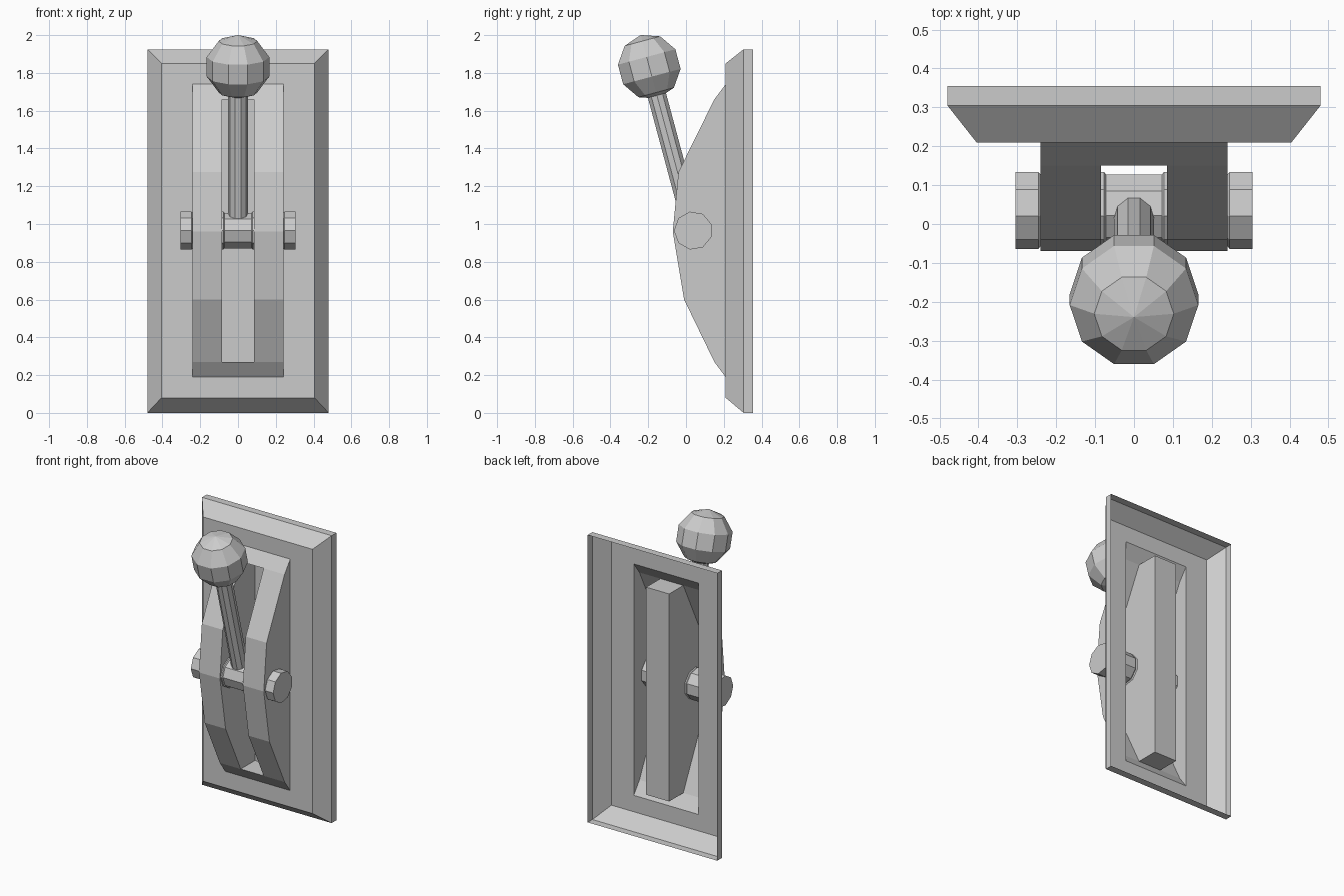
import bpy
import bmesh
from math import sin, cos, pi, radians
from mathutils import Matrix, Vector

cube = bpy.data.objects.get("Cube")
if cube:
    bpy.data.objects.remove(cube, do_unlink=True)

grey = bpy.data.materials.new("plain grey")
grey.use_nodes = True
colour = (0.6, 0.6, 0.6, 1)
grey.diffuse_color = colour
grey.node_tree.nodes["Principled BSDF"].inputs["Base Color"].default_value = colour


def finish(name, bm):
    bmesh.ops.remove_doubles(bm, verts=bm.verts, dist=1e-5)
    mesh = bpy.data.meshes.new(name)
    bm.to_mesh(mesh)
    bm.free()
    mesh.materials.append(grey)
    obj = bpy.data.objects.new(name, mesh)
    bpy.context.collection.objects.link(obj)
    return obj


def face(bm, points, toward):
    """Add a polygon whose normal points along 'toward'."""
    f = bm.faces.new([bm.verts.new(p) for p in points])
    f.normal_update()
    if f.normal.dot(Vector(toward)) < 0:
        f.normal_flip()


def lathe(name, profile, sides, phase, matrix):
    """Turn (radius, height) pairs around local z, with capped ends."""
    bm = bmesh.new()
    rings = []
    for r, h in profile:
        angles = [phase + 2 * pi * i / sides for i in range(sides)]
        rings.append([bm.verts.new(matrix @ Vector((r * cos(a), r * sin(a), h))) for a in angles])
    for low, high in zip(rings, rings[1:]):
        for i in range(sides):
            j = (i + 1) % sides
            bm.faces.new((low[i], low[j], high[j], high[i]))
    bm.faces.new(rings[0][::-1])
    bm.faces.new(rings[-1])
    return finish(name, bm)


def rectangle(w, y, z0, z1):
    return [(-w, y, z0), (w, y, z0), (w, y, z1), (-w, y, z1)]


# Wall plate: open-backed shell with a rim, a bevel and a window for the housing
HALF, FRONT = 0.24, 0.21
BOTTOM, TOP = 0.19, 1.74
loops = [rectangle(0.48, 0.355, 0, 1.925), rectangle(0.48, 0.305, 0, 1.925),
         rectangle(0.405, FRONT, 0.08, 1.85), rectangle(HALF, FRONT, BOTTOM, TOP)]
outward = [(0, 0, -1), (1, 0, 0), (0, 0, 1), (-1, 0, 0)]
bm = bmesh.new()
for step, (a, b) in enumerate(zip(loops, loops[1:])):
    for i in range(4):
        j = (i + 1) % 4
        face(bm, (a[i], a[j], b[j], b[i]), (0, -1, 0) if step == 2 else outward[i])
finish("wall_plate", bm)

# Curved housing with a sunken slot for the lever
SLOT, DEEP = 0.085, 0.30
curve = [(FRONT, TOP), (0.15, 1.66), (-0.04, 1.275), (-0.07, 0.96),
         (-0.01, 0.6), (0.15, 0.27), (FRONT, BOTTOM)]
bm = bmesh.new()
for k, ((y0, z0), (y1, z1)) in enumerate(zip(curve, curve[1:])):
    spans = [(-HALF, -SLOT), (SLOT, HALF)]
    if k in (0, len(curve) - 2):
        spans.append((-SLOT, SLOT))
    for a, b in spans:
        face(bm, [(a, y0, z0), (b, y0, z0), (b, y1, z1), (a, y1, z1)], (0, -1, 0))
slot_z = (curve[5][1], curve[1][1])
slot_side = curve[1:6] + [(DEEP, slot_z[0]), (DEEP, slot_z[1])]
for s in (-1, 1):
    face(bm, [(s * HALF, y, z) for y, z in curve], (s, 0, 0))
    face(bm, [(s * SLOT, y, z) for y, z in slot_side], (-s, 0, 0))
face(bm, rectangle(SLOT, DEEP, *slot_z), (0, -1, 0))
for z, up in zip(slot_z, (1, -1)):
    face(bm, [(-SLOT, 0.15, z), (SLOT, 0.15, z), (SLOT, DEEP, z), (-SLOT, DEEP, z)], (0, 0, up))
finish("housing", bm)

# Pivot axle with end caps and inner collars
BIG, SMALL = 0.102, 0.095
half_axle = [(SMALL, 0.072), (BIG, 0.077), (BIG, 0.085), (SMALL, 0.091), (BIG, 0.1),
             (BIG, 0.235), (SMALL, 0.24), (BIG, 0.246), (BIG, 0.305)]
axle = [(r, -h) for r, h in reversed(half_axle)] + half_axle
pivot = Vector((0, 0.038, 0.965))
lathe("pivot_axle", axle, 9, -pi / 2, Matrix.Translation(pivot) @ Matrix.Rotation(pi / 2, 4, 'Y'))

# Lever rod and faceted knob, tilted towards the front
tilt = Matrix.Translation(pivot) @ Matrix.Rotation(radians(15), 4, 'X')
REACH, KNOB = 0.898, 0.174
lathe("lever_rod", [(0.052, 0.0), (0.052, REACH - 0.1)], 10, 0, tilt)
latitudes = [radians(a) for a in (-90, -54, -18, 18, 54, 90)]
knob = [(max(KNOB * cos(a), 0.0001), REACH + KNOB * sin(a)) for a in latitudes]
lathe("lever_knob", knob, 10, 0, tilt)
